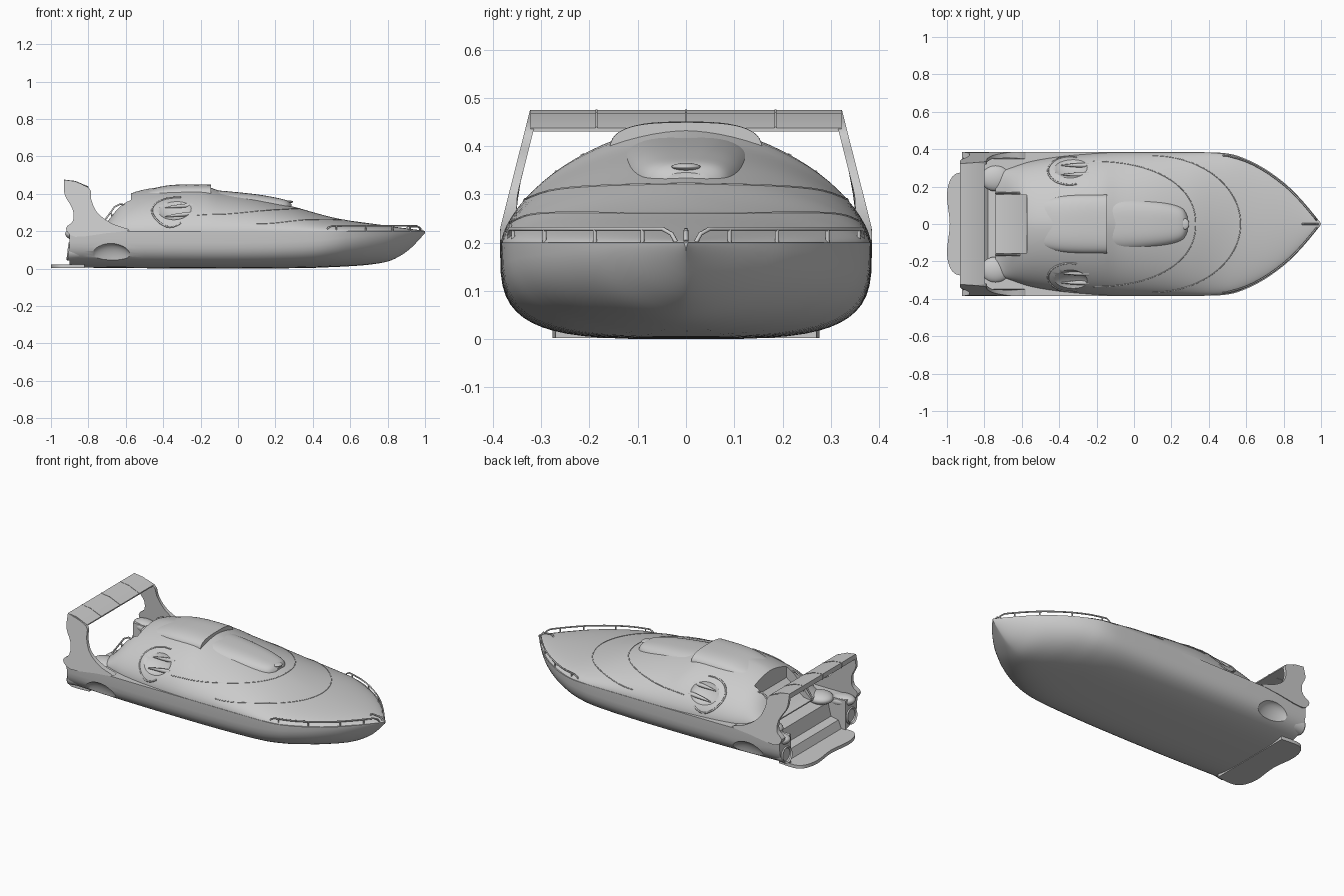
import bpy, bmesh, math
from mathutils import Vector

if "Cube" in bpy.data.objects:
    bpy.data.objects.remove(bpy.data.objects["Cube"])


def make(name, verts, faces, angle=35):
    me = bpy.data.meshes.new(name)
    me.from_pydata(verts, [], faces)
    bm = bmesh.new()
    bm.from_mesh(me)
    bmesh.ops.recalc_face_normals(bm, faces=bm.faces)
    bm.to_mesh(me)
    bm.free()
    ob = bpy.data.objects.new(name, me)
    bpy.context.collection.objects.link(ob)
    smooth(ob, angle)
    return ob


def activate(ob):
    bpy.ops.object.select_all(action='DESELECT')
    ob.select_set(True)
    bpy.context.view_layer.objects.active = ob


def smooth(ob, angle=35):
    activate(ob)
    bpy.ops.object.shade_smooth_by_angle(angle=math.radians(angle))


def spline(rows, n=4):
    """Catmull-Rom resampling of station rows."""
    out = []
    for i in range(len(rows) - 1):
        quad = [rows[max(i - 1, 0)], rows[i], rows[i + 1], rows[min(i + 2, len(rows) - 1)]]
        for k in range(n):
            t = k / n
            out.append([b + .5 * t * (c - a + t * (2*a - 5*b + 4*c - d + t * (3*(b - c) + d - a)))
                        for a, b, c, d in zip(*quad)])
    return out + [list(rows[-1])]


def loft(name, rows, base, seg=28, n=4):
    """Super-ellipse sections: x, half width, extreme z, exponent."""
    rows = spline(rows, n)
    verts, faces, m = [], [], seg + 1
    for x, w, z, p in rows:
        for j in range(m):
            t = math.pi * (j / seg - .5)
            s, c = math.sin(t), max(math.cos(t), 0)
            if j in (0, seg):
                c = 0
            verts.append((x, w * math.copysign(abs(s) ** (2 / p), s), base + (z - base) * c ** (2 / p)))
    for i in range(len(rows) - 1):
        for j in range(m):
            k = (j + 1) % m
            faces.append((i*m + j, i*m + k, (i+1)*m + k, (i+1)*m + j))
    faces += [tuple(range(m)), tuple(range((len(rows) - 1) * m, len(rows) * m))]
    return make(name, verts, faces)


def prism(name, profile, y0, y1, angle=35):
    """Extrude an (x, z) profile; y0 and y1 may be functions of z."""
    f0, f1 = [f if callable(f) else (lambda z, f=f: f) for f in (y0, y1)]
    n = len(profile)
    verts = [(x, f0(z), z) for x, z in profile] + [(x, f1(z), z) for x, z in profile]
    faces = [tuple(range(n)), tuple(range(n, 2*n))]
    faces += [(i, (i+1) % n, n + (i+1) % n, n + i) for i in range(n)]
    return make(name, verts, faces, angle)


def ellipsoid(name, loc, size, rot=(0, 0, 0)):
    bpy.ops.mesh.primitive_uv_sphere_add(segments=32, ring_count=16, location=loc, rotation=rot)
    ob = bpy.context.object
    ob.name, ob.scale = name, size
    smooth(ob)
    return ob


def cut(ob, cutter):
    mod = ob.modifiers.new('cut', 'BOOLEAN')
    mod.operation, mod.object, mod.solver = 'DIFFERENCE', cutter, 'EXACT'
    activate(ob)
    bpy.ops.object.modifier_apply(modifier=mod.name)
    bpy.data.objects.remove(cutter)


def tube(name, paths, r):
    cu = bpy.data.curves.new(name, 'CURVE')
    cu.dimensions, cu.bevel_depth, cu.bevel_resolution = '3D', r, 1
    cu.use_fill_caps = True
    for path in paths:
        sp = cu.splines.new('POLY')
        sp.points.add(len(path) - 1)
        for q, co in zip(sp.points, path):
            q.co = (*co, 1)
    ob = bpy.data.objects.new(name, cu)
    bpy.context.collection.objects.link(ob)
    return ob


# Hull: flat run aft, sharp rising bow
hull_rows = [(-.9, .378, .006, 3.6), (-.5, .385, .002, 3.7), (0, .385, 0, 3.7), (.35, .384, .003, 3.4),
             (.5, .377, .008, 2.9), (.6, .347, .013, 2.5), (.7, .295, .021, 2.2), (.8, .223, .038, 1.9),
             (.87, .157, .07, 1.7), (.93, .09, .115, 1.5), (1, .004, .19, 1.3)]
hull = loft('hull', hull_rows, .2)

# Stern well and side scoops cut from the hull
cut(hull, prism('well_cutter', [(-.68, .3), (-.72, .18), (-.78, .16), (-.80, .08),
                               (-.85, .07), (-.87, .022), (-1.1, .022), (-1.1, .3)], -.265, .265))
for s in (-1, 1):
    cut(hull, ellipsoid('scoop_cutter', (-.68, s * .385, .025), (.13, .055, .11)))
smooth(hull)

# Cabin and crowned foredeck in one flowing shell
cabin = loft('cabin_and_foredeck', [
    (-.74, .27, .215, 2.2), (-.70, .285, .26, 2), (-.63, .31, .36, 1.8), (-.55, .335, .41, 1.7),
    (-.4, .36, .437, 1.7), (-.2, .378, .443, 1.7), (-.08, .383, .412, 1.75), (.1, .383, .377, 1.8),
    (.25, .383, .342, 1.8), (.33, .383, .322, 1.8), (.45, .379, .288, 1.8), (.57, .354, .261, 1.9),
    (.75, .257, .236, 1.9), (.9, .12, .215, 1.9), (.995, .008, .203, 1.9)], .196, seg=40)


# Points projected down onto the shell
def on_shell(x, y):
    hit, loc, _, _ = cabin.ray_cast(Vector((x, y, 1)), Vector((0, 0, -1)))
    return tuple(loc) if hit else (x, y, .2)


def u_line(front, back, half, p):
    pts = []
    for i in range(49):
        t = math.pi * (i / 48 - .5)
        c, s = max(math.cos(t), 0), math.sin(t)
        pts.append(on_shell(back + (front - back) * c ** (2 / p),
                            half * math.copysign(abs(s) ** (2 / p), s)))
    return pts


# Raised trim: windscreen outline, foredeck step, side window surrounds
bpy.context.view_layer.update()
tube('windscreen_trim', [u_line(.33, -.22, .335, 2.2)], .0025)
tube('foredeck_trim', [u_line(.57, .1, .365, 2)], .0025)
for s in (-1, 1):
    frame = [on_shell(-.345 + .115 * math.cos(a), s * (.285 + .075 * math.sin(a)))
             for a in [math.radians(70 + d * 10) for d in range(23)]]
    tube('window_frame', [frame], .005)
    prongs = [[on_shell(-.24 - .15 * k / 8, s * y) for k in range(9)] for y in (.27, .32)]
    prong_mesh = tube('window_prong', prongs, .013)
    for sp in prong_mesh.data.splines:
        for k, pt in enumerate(sp.points):
            pt.radius = 1 - .8 * (k / 8) ** 2
            pt.co.z -= .008
            pt.co.y -= s * .006

# Aft companionway recess and side window recesses
cut(cabin, prism('entry_cutter', [(-.57, .5), (-.575, .3), (-.69, .21), (-.9, .18), (-.9, .5)], -.155, .155))
for s in (-1, 1):
    cut(cabin, ellipsoid('window_cutter', (-.345, s * .308, .33), (.10, .042, .085), (s * .72, 0, 0)))
smooth(cabin)

# Roof visor and tapered front hood
loft('roof_visor', [(-.55, .1, .395, 2.5), (-.42, .145, .437, 2.6), (-.3, .158, .45, 2.8),
                    (-.145, .158, .449, 3)], .385)
loft('windscreen_hood', [(-.2, .15, .425, 3), (-.05, .148, .413, 3), (.1, .13, .397, 3),
                         (.2, .11, .38, 3), (.26, .085, .365, 3), (.285, .05, .345, 2.5)], .31)
ellipsoid('front_lamp', (.27, 0, .357), (.025, .03, .008))

# Radar arch: two leaning swept legs, a wing-shaped beam and ribs
leg = spline([(-.93, .475), (-.80, .435), (-.785, .37), (-.76, .31), (-.72, .27), (-.66, .235),
              (-.58, .205), (-.7, .19), (-.87, .17), (-.92, .215), (-.882, .255), (-.885, .32),
              (-.925, .39), (-.93, .44)], 3)
lean = lambda z: .385 - .062 * max(0, z - .23) / .245
for s in (-1, 1):
    prism('arch_leg', leg, lambda z: s * lean(z), lambda z: s * (lean(z) - .018 - .02 * max(0, .3 - z) / .1))
prism('arch_beam', [(-.93, .475), (-.87, .467), (-.80, .437), (-.80, .43), (-.88, .437), (-.93, .445)],
      -.322, .322)
for y in (-.185, 0, .185):
    prism('arch_rib', [(-.931, .476), (-.87, .469), (-.799, .439), (-.799, .43), (-.931, .44)],
          y - .002, y + .002)

# Stern: swim platform, quarter pods, jet nozzles, seats, grab rails
outline = spline([(-.82, -.27), (-.93, -.275), (-.98, -.24), (-1, -.15), (-.985, 0), (-1, .15),
                  (-.98, .24), (-.93, .275), (-.82, .27)], 4)
n = len(outline)
make('swim_platform', [(x, y, .002) for x, y in outline] + [(x, y, .022) for x, y in outline],
     [tuple(range(n)), tuple(range(n, 2*n))] + [(i, (i+1) % n, n + (i+1) % n, n + i) for i in range(n)])
for s in (-1, 1):
    ellipsoid('quarter_pod', (-.84, s * .315, .175), (.085, .055, .035), (0, .15, 0))
    ring = [(.042, -.84), (.05, -.905), (.046, -.912), (.038, -.905), (.03, -.85)]
    verts, faces = [], []
    for r, x in ring:
        for j in range(24):
            a = math.tau * j / 24
            verts.append((x + .12 * r * math.sin(a), s * .315 + r * math.cos(a), .092 + r * math.sin(a)))
    for i in range(len(ring) - 1):
        faces += [(i*24 + j, i*24 + (j+1) % 24, (i+1)*24 + (j+1) % 24, (i+1)*24 + j) for j in range(24)]
    faces.append(tuple(range(96, 120)))
    make('jet_nozzle', verts, faces)
    ellipsoid('lounge_seat', (-.74, s * .245, .19), (.08, .07, .035))
    tube('grab_rail', [[(-.74, s * .165, .22), (-.70, s * .165, .275), (-.66, s * .165, .33),
                        (-.63, s * .165, .345), (-.60, s * .165, .34)],
                       [(-.68, s * .165, .3), (-.66, s * .165, .25)]], .005)

# Bow rails with posts, following the deck edge
edge = spline([r[:2] for r in hull_rows[4:]], 6)
for s in (-1, 1):
    run = [(x, s * (w - .012), .228) for x, w in edge if x < .965]
    x, y, _ = run[0]
    paths = [[(x - .03, y, .2), (x - .018, y, .218)] + run
             + [(.97, s * .03, .218), (.975, s * .02, .2)]]
    paths += [[p, (p[0], p[1], .197)] for p in run[2::9]]
    tube('bow_rail', paths, .0045)
tube('bow_cleat', [[(.90, 0, .213), (.91, 0, .226), (.97, 0, .222), (.985, 0, .203)]], .005)
